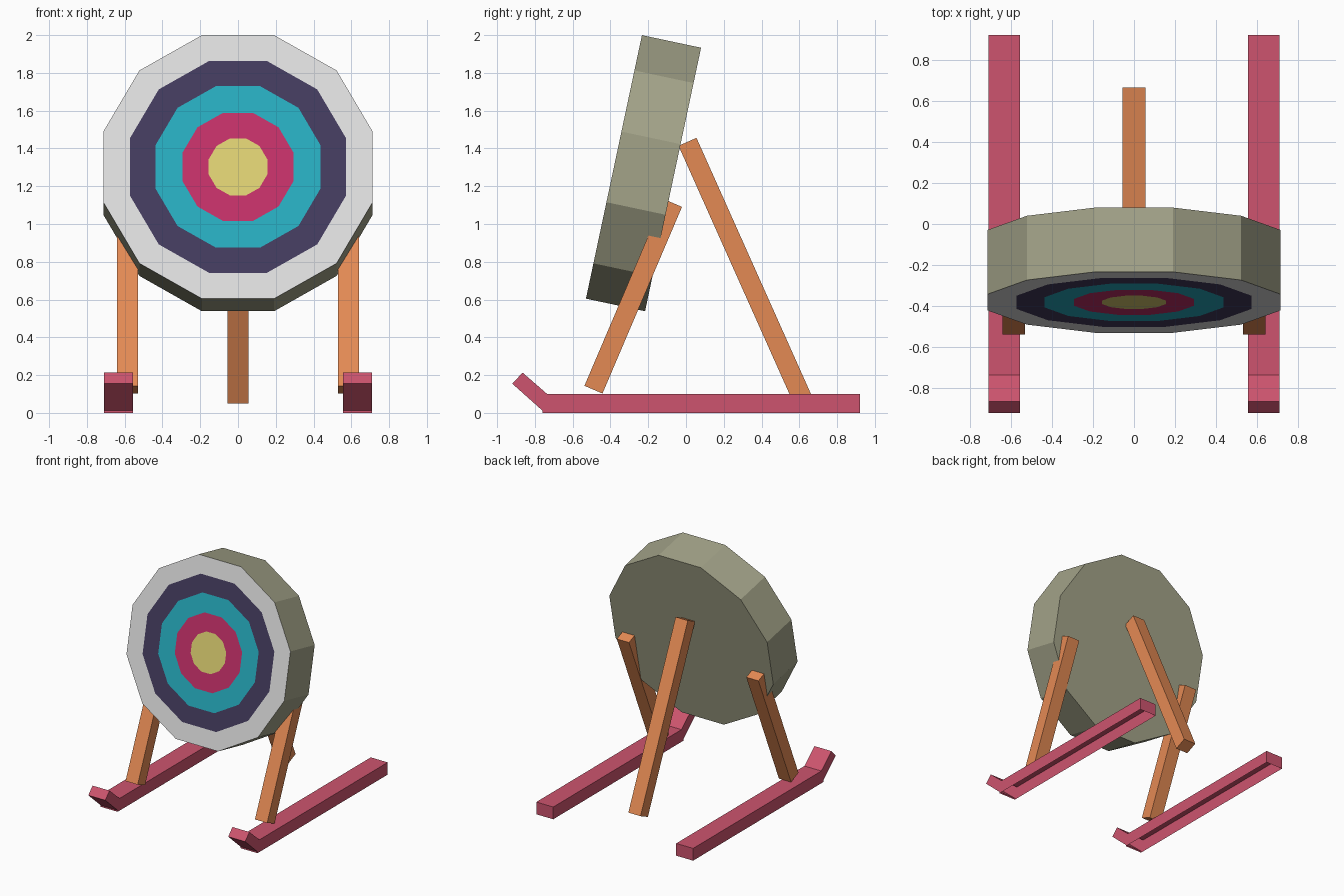
import bpy, bmesh, math
from mathutils import Matrix, Vector

cube = bpy.data.objects.get("Cube")
if cube:
    bpy.data.objects.remove(cube)


def material(name, *rgb):
    """Flat material from 8-bit sRGB values, stored as linear."""
    lin = [((c / 255 + 0.055) / 1.055) ** 2.4 for c in rgb] + [1]
    m = bpy.data.materials.new(name)
    m.use_nodes = True
    m.diffuse_color = lin
    m.node_tree.nodes["Principled BSDF"].inputs["Base Color"].default_value = lin
    return m


straw = material("khaki straw", 163, 163, 137)
white = material("white paint", 224, 224, 224)
navy = material("navy paint", 67, 59, 94)
teal = material("teal paint", 39, 173, 192)
magenta = material("magenta paint", 196, 49, 105)
yellow = material("yellow paint", 223, 209, 115)
wood = material("orange wood", 228, 138, 84)
pink = material("pink paint", 205, 84, 110)


def add_object(name, bm, mats):
    mesh = bpy.data.meshes.new(name)
    bm.to_mesh(mesh)
    bm.free()
    for m in mats:
        mesh.materials.append(m)
    obj = bpy.data.objects.new(name, mesh)
    bpy.context.collection.objects.link(obj)
    return obj


def beam(name, x, bottom, top, width=0.11, depth=0.104):
    """Square-ended bar between two (y, z) points."""
    a, b = Vector((x, *bottom)), Vector((x, *top))
    d = b - a
    bm = bmesh.new()
    bmesh.ops.create_cube(bm, size=1)
    bm.transform(Matrix.Diagonal((width, depth, d.length, 1)))
    obj = add_object(name, bm, [wood])
    obj.location = (a + b) / 2
    obj.rotation_euler.x = math.atan2(-d.y, d.z)


def ski(name, x, width=0.153):
    """Runner with an upturned tip, open along its underside."""
    profile = [(-0.76, 0), (0.92, 0), (0.92, 0.1), (-0.735, 0.1),
               (-0.865, 0.213), (-0.92, 0.155), (-0.76, 0.012)]
    bm = bmesh.new()
    face = bm.faces.new([bm.verts.new((x - width / 2, y, z)) for y, z in profile])
    ext = bmesh.ops.extrude_face_region(bm, geom=[face], use_keep_orig=True)
    moved = [g for g in ext["geom"] if isinstance(g, bmesh.types.BMVert)]
    bmesh.ops.translate(bm, verts=moved, vec=(width, 0, 0))
    bmesh.ops.recalc_face_normals(bm, faces=bm.faces)
    sole = [f for f in bm.faces if all(v.co.z < 0.001 for v in f.verts)]
    bmesh.ops.delete(bm, geom=sole, context="FACES_ONLY")
    add_object(name, bm, [pink])


# Twelve-sided target with rings inset into its front face
apothems = [0.713, 0.573, 0.437, 0.293, 0.155]
radius = apothems[0] / math.cos(math.pi / 12)
bm = bmesh.new()
bmesh.ops.create_cone(bm, cap_ends=True, segments=12, radius1=radius,
                      radius2=radius, depth=0.32)
bm.transform(Matrix.Rotation(math.pi / 12, 4, "Z"))
front = max(bm.faces, key=lambda f: f.calc_center_median().z)
for i, (outer, inner) in enumerate(zip(apothems, apothems[1:]), 1):
    ring = bmesh.ops.inset_individual(bm, faces=[front], thickness=outer - inner,
                                      use_even_offset=True)
    for f in ring["faces"]:
        f.material_index = i
    front.material_index = i + 1
target = add_object("target", bm, [straw, white, navy, teal, magenta, yellow])
target.location = (0, -0.225, 1.269)
target.rotation_euler.x = math.radians(78)

# Tripod legs and runners
beam("back_leg", 0, (0.618, 0.07), (0.008, 1.435))
for side, s in (("left", 1), ("right", -1)):
    beam(side + "_front_leg", s * 0.585, (-0.49, 0.123), (-0.069, 1.111))
    ski(side + "_ski", s * 0.632)
